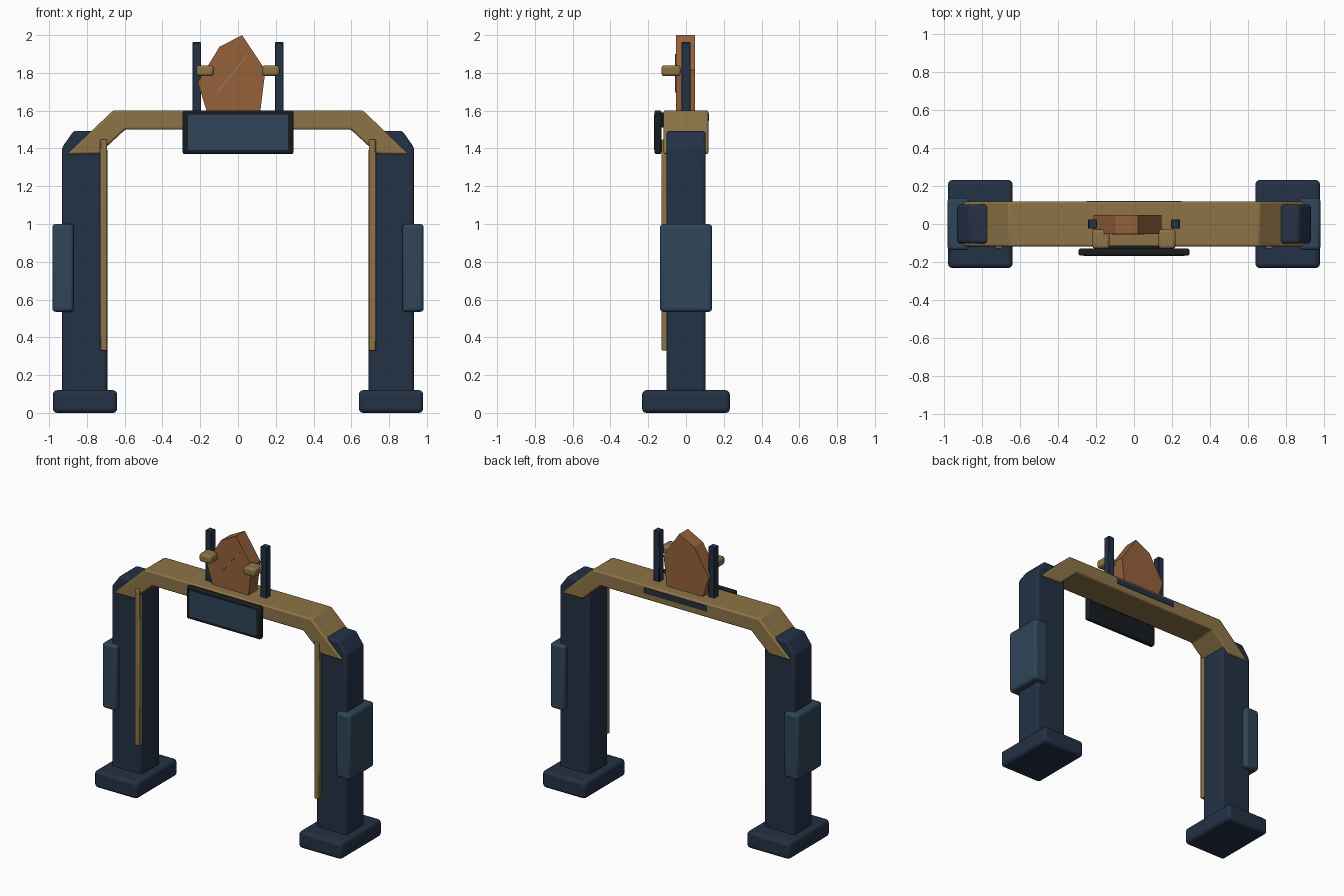
import bpy, bmesh, math

if "Cube" in bpy.data.objects:
    bpy.data.objects.remove(bpy.data.objects["Cube"])


def material(name, rgb):
    m = bpy.data.materials.new(name)
    m.diffuse_color = (*rgb, 1)
    m.use_nodes = True
    m.node_tree.nodes["Principled BSDF"].inputs["Base Color"].default_value = m.diffuse_color
    return m


NAVY = material("navy", (0.017, 0.031, 0.058))
STEEL = material("steel_blue", (0.029, 0.058, 0.098))
GOLD = material("gold", (0.27, 0.175, 0.062))
BROWN = material("brown", (0.30, 0.12, 0.043))
BLACK = material("black", (0.009, 0.012, 0.014))
GREY = material("crack_grey", (0.25, 0.2, 0.16))


def prism(name, profile, y0, y1, mat, bevel=0.0, segments=3):
    """Extrude an x-z outline from y0 to y1, with optional rounded edges."""
    bm = bmesh.new()
    face = bm.faces.new([bm.verts.new((x, y0, z)) for x, z in profile])
    new = bmesh.ops.extrude_face_region(bm, geom=[face])["geom"]
    for v in new:
        if isinstance(v, bmesh.types.BMVert):
            v.co.y = y1
    bmesh.ops.recalc_face_normals(bm, faces=bm.faces[:])
    me = bpy.data.meshes.new(name)
    bm.to_mesh(me)
    bm.free()
    me.materials.append(mat)
    ob = bpy.data.objects.new(name, me)
    bpy.context.collection.objects.link(ob)
    if bevel:
        b = ob.modifiers.new("bevel", "BEVEL")
        b.width, b.segments = bevel, segments
        b.limit_method, b.angle_limit = "ANGLE", math.radians(30)
        bpy.ops.object.select_all(action="DESELECT")
        bpy.context.view_layer.objects.active = ob
        ob.select_set(True)
        bpy.ops.object.shade_smooth_by_angle(angle=math.radians(35))
    return ob


def box(name, x, y, z, mat, bevel=0.0, segments=3):
    outline = [(x[0], z[0]), (x[1], z[0]), (x[1], z[1]), (x[0], z[1])]
    return prism(name, outline, y[0], y[1], mat, bevel, segments)


for side, s in (("left", -1), ("right", 1)):
    # Foot, leg column with chamfered top, and outer side pod
    box(side + "_foot", (s * 0.64, s * 0.98), (-0.232, 0.232), (0, 0.12), NAVY, 0.022)
    leg = [(0.692, 0.1), (0.932, 0.1), (0.932, 1.405), (0.87, 1.493), (0.752, 1.493), (0.692, 1.405)]
    prism(side + "_leg", [(s * x, z) for x, z in leg], -0.103, 0.103, NAVY, 0.015)
    box(side + "_side_pod", (s * 0.87, s * 0.983), (-0.138, 0.138), (0.535, 1.0), STEEL, 0.018)
    # Gold trim strip on the front inner edge of the leg
    box(side + "_trim_strip", (s * 0.693, s * 0.73), (-0.13, -0.09), (0.33, 1.448), GOLD, 0.006, 2)
    # Upright prong and clamp holding the stone
    box(side + "_prong", (s * 0.195, s * 0.242), (-0.025, 0.025), (1.59, 1.963), NAVY, 0.004, 1)
    box(side + "_clamp", (s * 0.128, s * 0.22), (-0.13, -0.028), (1.783, 1.84), GOLD, 0.014, 2)

# Gold crossbeam with sloping shoulders
half = [(0.66, 1.602), (0.905, 1.37), (0.738, 1.37), (0.597, 1.5)]
beam = half + [(-x, z) for x, z in reversed(half)]
prism("crossbeam", beam, -0.118, 0.118, GOLD, 0.01, 2)

# Front display and rear strip
box("display_frame", (-0.293, 0.293), (-0.167, -0.13), (1.37, 1.602), BLACK, 0.01, 2)
box("display_mount", (-0.15, 0.15), (-0.135, -0.11), (1.51, 1.59), BLACK)
box("display_panel", (-0.265, 0.265), (-0.17, -0.16), (1.393, 1.58), STEEL)
box("rear_strip", (-0.25, 0.25), (0.11, 0.122), (1.545, 1.585), NAVY)

# Faceted stone with a thin diagonal crack on the front
stone = [(-0.165, 1.595), (0.118, 1.595), (0.145, 1.815), (0.022, 2.0), (-0.098, 1.938), (-0.213, 1.75)]
prism("stone", stone, -0.052, 0.047, BROWN)
crack = [(-0.113, 1.7), (-0.107, 1.697), (0.056, 1.897), (0.05, 1.9)]
prism("stone_crack", crack, -0.058, -0.05, GREY)
